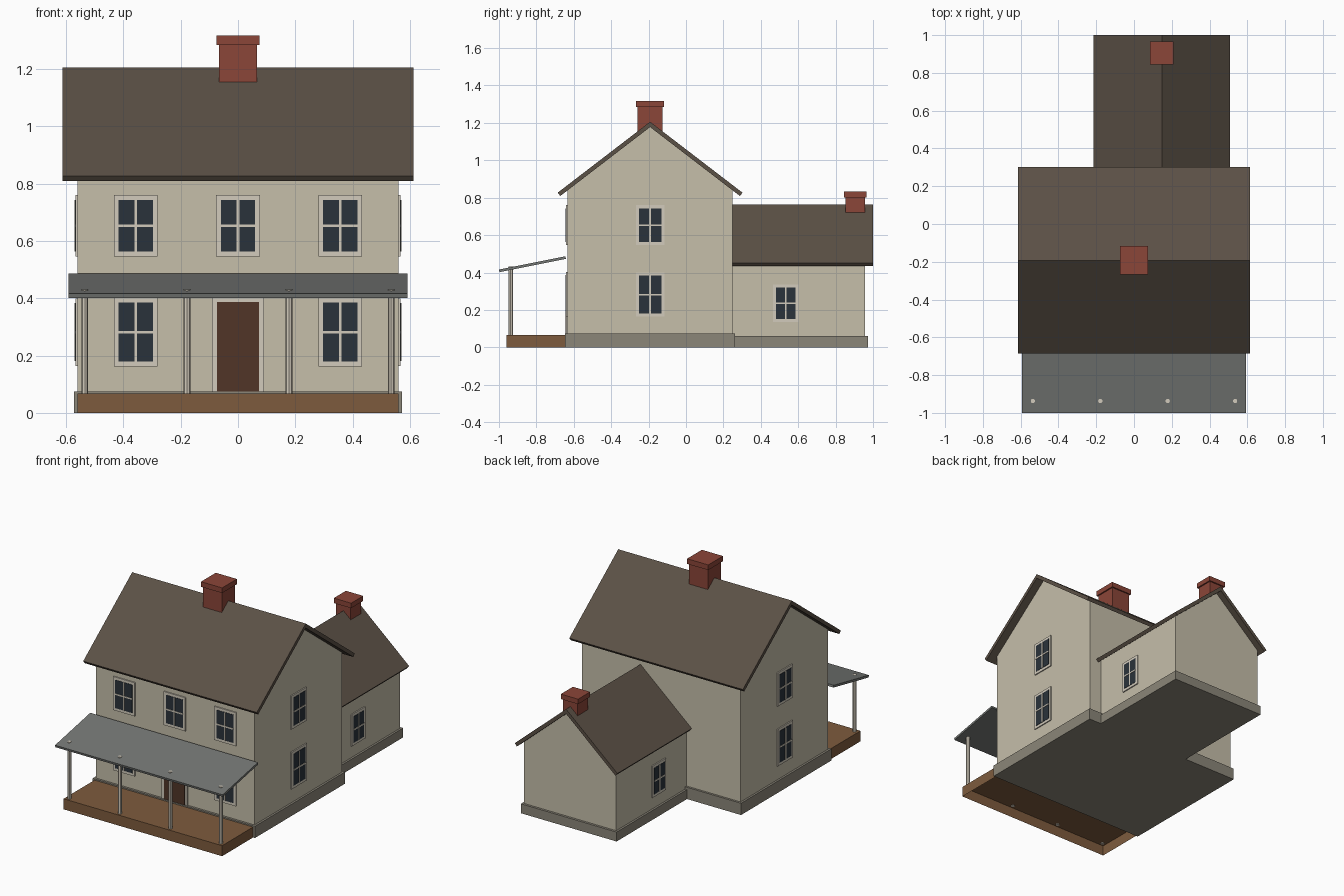
import bpy, bmesh, math

if "Cube" in bpy.data.objects:
    bpy.data.objects.remove(bpy.data.objects["Cube"])

def mat(name, r, g, b):
    m = bpy.data.materials.new(name)
    m.diffuse_color = (r ** 2.2, g ** 2.2, b ** 2.2, 1)
    m.use_nodes = True
    m.node_tree.nodes["Principled BSDF"].inputs["Base Color"].default_value = m.diffuse_color
    return m

WALL = mat("siding", .77, .74, .66)
STONE = mat("stone", .54, .52, .47)
ROOF = mat("shingle", .36, .32, .28)
BRICK = mat("brick", .54, .28, .23)
METAL = mat("porch_metal", .45, .46, .45)
WOOD = mat("deck_wood", .49, .36, .25)
DOOR = mat("door_wood", .32, .22, .17)
TRIM = mat("trim", .82, .79, .73)
GLASS = mat("glass", .18, .21, .24)

def finish(name, bm, m):
    bmesh.ops.recalc_face_normals(bm, faces=bm.faces)
    me = bpy.data.meshes.new(name)
    bm.to_mesh(me)
    bm.free()
    me.materials.append(m)
    ob = bpy.data.objects.new(name, me)
    bpy.context.collection.objects.link(ob)
    return ob

def box(name, lo, hi, m, open_bottom=False):
    bm = bmesh.new()
    bmesh.ops.create_cube(bm, size=1)
    for v in bm.verts:
        v.co = [(a + b) / 2 + c * (b - a) for a, b, c in zip(lo, hi, v.co)]
    if open_bottom:
        low = [f for f in bm.faces if f.normal.z < -.5]
        bmesh.ops.delete(bm, geom=low, context='FACES_ONLY')
    return finish(name, bm, m)

def prism(name, profile, axis, a, b, m):
    """Extrude a (horizontal, z) profile along x or y from a to b."""
    bm = bmesh.new()
    put = (lambda h, z: (a, h, z)) if axis == 'x' else (lambda h, z: (h, a, z))
    f = bm.faces.new([bm.verts.new(put(h, z)) for h, z in profile])
    ext = bmesh.ops.extrude_face_region(bm, geom=[f])
    moved = [v for v in ext['geom'] if isinstance(v, bmesh.types.BMVert)]
    bmesh.ops.translate(bm, verts=moved, vec=(b - a, 0, 0) if axis == 'x' else (0, b - a, 0))
    return finish(name, bm, m)

def gabled(name, axis, c, half, wall, ridge, eave, body, cover, t=.0225):
    """Gable-ended walls plus a folded roof slab with square-cut eaves."""
    s = (ridge - eave) / half
    ang = math.atan(s)
    dz = t / math.cos(ang)
    dx, dy = t * math.sin(ang), t * math.cos(ang)
    top = ridge - dz * .9
    prism(name + "_walls", [(c - wall, .03), (c + wall, .03), (c + wall, top - s * wall),
                            (c, top), (c - wall, top - s * wall)], axis, *body, WALL)
    prism(name + "_roof", [(c - half, eave), (c, ridge), (c + half, eave),
                           (c + half - dx, eave - dy), (c, ridge - dz),
                           (c - half + dx, eave - dy)], axis, *cover, ROOF)

def panel(name, axis, sign, plane, u, z, hw, hh, out, m):
    """Thin slab lying on a wall plane that faces along axis * sign."""
    d = sorted((plane - .004 * sign, plane + out * sign))
    if axis == 'y':
        box(name, (u - hw, d[0], z - hh), (u + hw, d[1], z + hh), m)
    else:
        box(name, (d[0], u - hw, z - hh), (d[1], u + hw, z + hh), m)

def window(name, axis, sign, plane, u, z, hw, hh):
    args = (axis, sign, plane, u, z)
    panel(name + "_frame", *args, hw + .016, hh + .017, .007, TRIM)
    panel(name + "_glass", *args, hw, hh, .009, GLASS)
    panel(name + "_upright_bar", *args, .0045, hh, .011, TRIM)
    panel(name + "_cross_bar", *args, hw, .0045, .0115, TRIM)

def chimney(name, x, y, z0, z1, z2, r, cap):
    box(name + "_shaft", (x - r, y - r, z0), (x + r, y + r, z1), BRICK)
    box(name + "_cap", (x - cap, y - cap, z1), (x + cap, y + cap, z2), BRICK)

CY, WX = -.192, .147    # ridge lines of the main house and rear wing
FRONT, BACK, SIDE = -.634, .249, .56

# Foundations
box("main_foundation", (-.573, -.648, 0), (.573, .263, .075), STONE)
box("wing_foundation", (WX - .338, .25, 0), (WX + .338, .973, .06), STONE)

# Main house and rear wing
gabled("main", 'x', CY, .494, .4415, 1.206, .827, (-SIDE, SIDE), (-.613, .613))
gabled("wing", 'y', WX, .3625, .325, .765, .451, (BACK - .02, .958), (BACK, 1.0))

# Chimneys
chimney("main_chimney", 0, CY, 1.1, 1.285, 1.318, .066, .0745)
chimney("wing_chimney", WX, .905, .67, .8, .832, .052, .061)

# Front windows, upper and lower
for x in (-.357, 0, .357):
    window("front_upper_window", 'y', -1, FRONT, x, .653, .06, .09)
for x in (-.357, .357):
    window("front_lower_window", 'y', -1, FRONT, x, .282, .06, .103)

# Side windows on both the house and the wing
for s in (-1, 1):
    window("side_upper_window", 'x', s, s * SIDE, CY, .653, .06, .09)
    window("side_lower_window", 'x', s, s * SIDE, CY, .282, .06, .101)
    window("wing_window", 'x', s, WX + s * .325, .533, .236, .053, .084)

# Front door
panel("door_frame", 'y', -1, FRONT, 0, .238, .09, .165, .007, TRIM)
panel("door", 'y', -1, FRONT, 0, .23, .073, .157, .01, DOOR)

# Porch: hollow deck, sloped roof and posts
box("porch_deck", (-SIDE, -.96, 0), (SIDE, -.646, .067), WOOD, open_bottom=True)
prism("porch_roof", [(-1.0, .416), (-.645, .487), (-.642, .473), (-.997, .402)],
      'x', -.592, .592, METAL)
for x in (-.535, -.178, .178, .535):
    bm = bmesh.new()
    bmesh.ops.create_cone(bm, cap_ends=True, segments=8, radius1=.012, radius2=.012, depth=.368)
    post = finish("porch_post", bm, TRIM)
    post.location = (x, -.937, .247)
